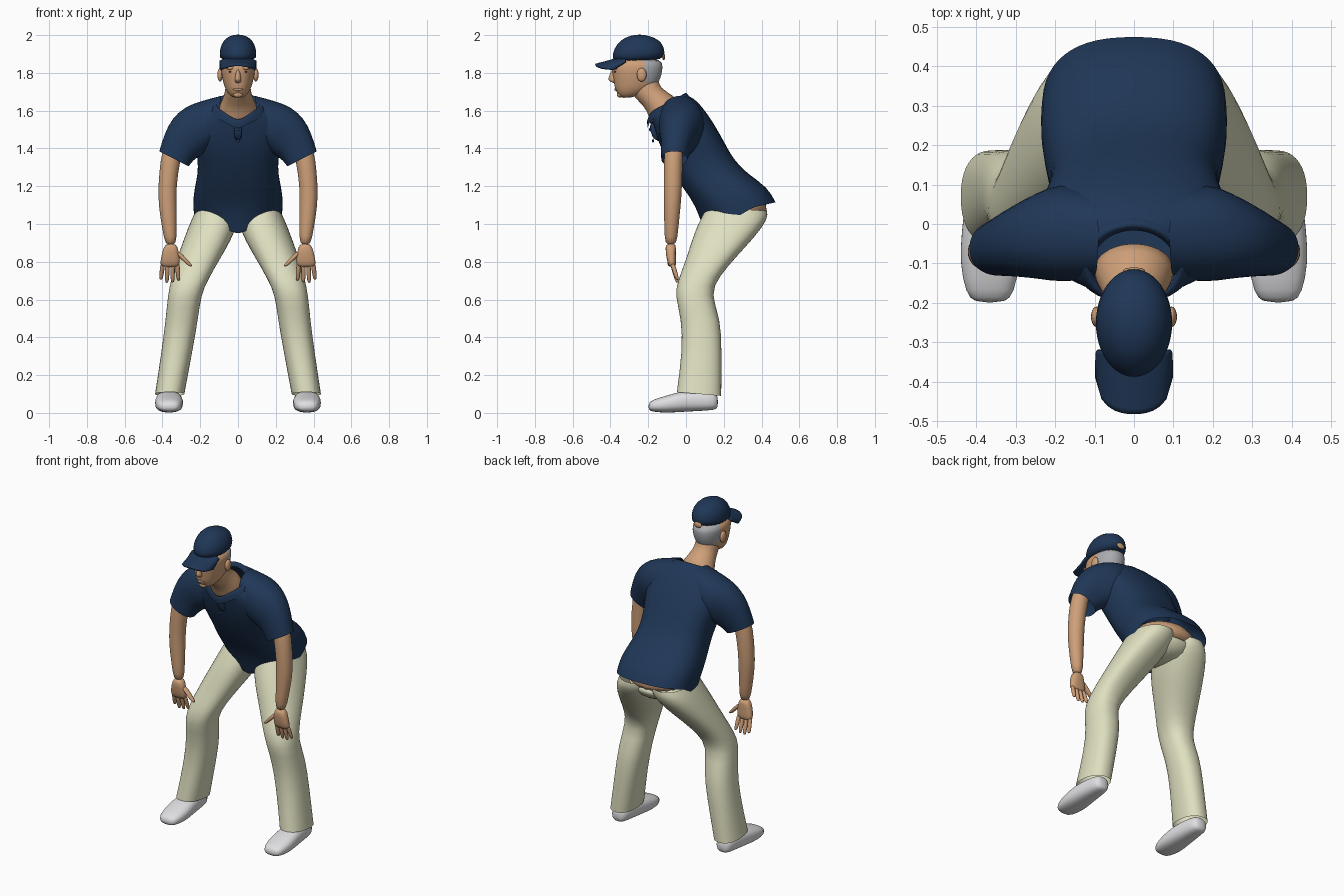
import bpy, bmesh, math
from mathutils import Vector

cube = bpy.data.objects.get("Cube")
if cube:
    bpy.data.objects.remove(cube)


def material(name, rgb):
    m = bpy.data.materials.new(name)
    m.use_nodes = True
    col = (*rgb, 1)
    m.diffuse_color = col
    node = m.node_tree.nodes["Principled BSDF"]
    node.inputs["Base Color"].default_value = col
    node.inputs["Roughness"].default_value = 0.8
    return m


NAVY = material("navy_cloth", (.014, .038, .095))
CREAM = material("cream_cloth", (.74, .74, .53))
SKIN = material("skin", (.62, .35, .19))
GREY = material("grey_hair", (.40, .41, .43))
WHITE = material("white_shoe", (.74, .74, .76))
BROWN = material("brown_eye", (.09, .045, .025))


def finish(name, bm, mat, mirror=False, subdiv=1):
    bmesh.ops.recalc_face_normals(bm, faces=bm.faces)
    me = bpy.data.meshes.new(name)
    bm.to_mesh(me)
    bm.free()
    me.materials.append(mat)
    for p in me.polygons:
        p.use_smooth = True
    ob = bpy.data.objects.new(name, me)
    bpy.context.scene.collection.objects.link(ob)
    if mirror:
        ob.modifiers.new("mirror", "MIRROR").use_mirror_merge = False
    if subdiv:
        ob.modifiers.new("subdivide", "SUBSURF").levels = subdiv
        ob.modifiers["subdivide"].render_levels = subdiv
    return ob


def loft(name, rings, mat, mirror=False, caps=True, power=2.0, seg=20, tweak=None):
    """Skin a tube over rings, each a centre and two half axes."""
    bm = bmesh.new()
    loops = []
    for c, u, v in rings:
        loop = []
        for i in range(seg):
            t = math.tau * i / seg
            a, b = math.cos(t), math.sin(t)
            a = math.copysign(abs(a) ** (2 / power), a)
            b = math.copysign(abs(b) ** (2 / power), b)
            loop.append(bm.verts.new(Vector(c) + Vector(u) * a + Vector(v) * b))
        loops.append(loop)
    for p, q in zip(loops, loops[1:]):
        for i in range(seg):
            j = (i + 1) % seg
            bm.faces.new((p[i], p[j], q[j], q[i]))
    if caps:
        bm.faces.new(loops[0])
        bm.faces.new(loops[-1])
    if tweak:
        tweak(loops)
    return finish(name, bm, mat, mirror)


def limb(xi, xo, yf, zf, yb, zb):
    """Ring from inner and outer x, and front and back points."""
    return (((xi + xo) / 2, (yf + yb) / 2, (zf + zb) / 2),
            ((xo - xi) / 2, 0, 0), (0, (yb - yf) / 2, (zb - zf) / 2))


def body(yf, zf, yb, zb, w):
    return limb(-w, w, yf, zf, yb, zb)


def ball(name, centre, size, mat, mirror=False):
    bm = bmesh.new()
    bmesh.ops.create_uvsphere(bm, u_segments=16, v_segments=10, radius=1)
    for v in bm.verts:
        v.co = Vector(centre) + Vector(a * b for a, b in zip(v.co, size))
    return finish(name, bm, mat, mirror, 0)


# Shirt body, with a pointed front tail and side vents
def shape_hem(loops):
    for v in loops[0]:
        if v.co.y < .2:
            v.co.z -= .09 * max(0, 1 - abs(v.co.x) / .17)
        elif abs(v.co.x) > .2 and v.co.y < .33:
            v.co.z -= .03


loft("shirt_body", [body(*r) for r in (
    (.10, 1.03, .475, 1.115, .235), (.05, 1.10, .435, 1.195, .24),
    (-.01, 1.18, .32, 1.27, .222), (-.06, 1.26, .25, 1.345, .21),
    (-.11, 1.35, .205, 1.43, .222), (-.145, 1.43, .15, 1.53, .245),
    (-.165, 1.50, .095, 1.61, .24), (-.178, 1.55, .045, 1.665, .19),
    (-.192, 1.575, 0, 1.685, .12))],
    NAVY, caps=False, power=2.5, seg=28, tweak=shape_hem)

# Sleeves: top x z, underside x z, centre y, half depth
loft("sleeves", [(((a + c) / 2, y, (b + d) / 2), ((a - c) / 2, 0, (b - d) / 2), (0, h, 0))
     for a, b, c, d, y, h in (
         (.09, 1.68, .12, 1.42, -.03, .11), (.20, 1.652, .16, 1.38, -.02, .13),
         (.285, 1.62, .20, 1.36, -.03, .11), (.35, 1.56, .225, 1.345, -.042, .093),
         (.39, 1.48, .245, 1.325, -.053, .08), (.418, 1.385, .26, 1.305, -.062, .07))],
     NAVY, True, caps=False, power=2.2)

# Folded collar, placket and buttons
def open_collar(loops):
    for loop in loops:
        for v in loop:
            if v.co.y < -.15:
                v.co.z -= .04 * max(0, 1 - abs(v.co.x) / .08)


loft("collar", [body(*r) for r in (
    (-.185, 1.555, -.015, 1.67, .105), (-.20, 1.59, -.005, 1.70, .115),
    (-.21, 1.585, .01, 1.69, .135), (-.205, 1.54, .03, 1.66, .16))],
    NAVY, caps=False, tweak=open_collar)
loft("placket", [body(*r) for r in (
    (-.175, 1.43, -.10, 1.43, .022), (-.205, 1.55, -.12, 1.55, .022))], NAVY, power=5)
for z in (1.44, 1.50):
    ball("shirt_button", (0, -.172 - (z - 1.43) * .25, z), (.009, .006, .009), NAVY)

# Trousers
loft("trouser_legs", [limb(*r) for r in (
    (0, .22, .11, 1.09, .43, 1.07), (-.005, .252, .06, 1.0, .44, 1.03),
    (.035, .29, .025, .9, .365, .93), (.095, .325, -.005, .8, .27, .83),
    (.155, .355, -.045, .7, .175, .72), (.195, .372, -.06, .62, .13, .63),
    (.21, .383, -.025, .5, .185, .5), (.24, .405, -.02, .33, .19, .33),
    (.283, .44, -.05, .11, .188, .09))], CREAM, True, caps=False, power=2.3)
loft("trouser_seat", [body(*r) for r in (
    (.13, 1.06, .42, 1.06, .20), (.12, 1.01, .41, 1.02, .19),
    (.13, .95, .36, .95, .07))], CREAM)
loft("lower_back", [body(*r) for r in (
    (.15, 1.02, .43, 1.03, .17), (.14, 1.08, .44, 1.10, .18),
    (.12, 1.16, .36, 1.18, .17))], SKIN)

# Shoes: y, half width, bottom and top
loft("shoes", [((.365, y, (a + b) / 2), (w, 0, 0), (0, 0, (b - a) / 2)) for y, w, a, b in (
    (-.2, .04, .015, .05), (-.175, .062, .005, .072), (-.10, .077, 0, .092),
    (-.02, .073, .005, .118), (.08, .06, .01, .12), (.15, .052, .015, .11),
    (.17, .03, .025, .09))], WHITE, True, power=2.5)

# Arms, palms and fingers
loft("arms", [limb(*r) for r in (
    (.28, .385, -.11, 1.46, -.01, 1.46), (.305, .412, -.118, 1.34, -.018, 1.34),
    (.327, .423, -.118, 1.2, -.02, 1.2), (.325, .422, -.118, 1.1, -.027, 1.1),
    (.325, .402, -.115, .98, -.04, .98), (.325, .385, -.112, .88, -.05, .88))],
    SKIN, True)
loft("palms", [limb(*r) for r in (
    (.325, .386, -.11, .90, -.05, .90), (.312, .402, -.108, .85, -.055, .85),
    (.307, .412, -.10, .80, -.052, .80), (.312, .41, -.09, .77, -.055, .77))],
    SKIN, True, power=2.6)


def finger(name, start, end, r):
    rings = []
    for t, k in ((0, 1), (.5, 1), (.9, .85), (1, .4)):
        rings.append((Vector(start).lerp(Vector(end), t), (r * k, 0, 0), (0, r * k, 0)))
    loft(name, rings, SKIN, True, seg=8)


for i, tip in enumerate((.70, .69, .688, .705)):
    finger("fingers", (.322 + .025 * i, -.075, .80), (.315 + .031 * i, -.045, tip), .0135)
finger("thumbs", (.33, -.08, .86), (.248, -.085, .775), .018)

# Neck and head, with hair on the back of the head
loft("neck", [body(*r) for r in (
    (-.18, 1.50, -.03, 1.63, .115), (-.195, 1.57, -.06, 1.68, .10),
    (-.225, 1.63, -.14, 1.72, .072), (-.29, 1.68, -.145, 1.77, .068),
    (-.30, 1.75, -.16, 1.80, .06))], SKIN)
head = loft("head", [body(*r) for r in (
    (-.335, 1.662, -.26, 1.675, .03), (-.363, 1.685, -.20, 1.70, .056),
    (-.378, 1.72, -.155, 1.73, .072), (-.382, 1.75, -.14, 1.76, .08),
    (-.39, 1.79, -.128, 1.79, .088), (-.393, 1.83, -.122, 1.83, .092),
    (-.385, 1.88, -.125, 1.88, .088))], SKIN, power=2.2, seg=24)
head.data.materials.append(GREY)
for p in head.data.polygons:
    if p.center.y > -.215 and 1.73 < p.center.z < 1.87:
        p.material_index = 1

# Face
loft("nose", [body(*r) for r in (
    (-.392, 1.825, -.36, 1.825, .01), (-.412, 1.775, -.36, 1.775, .016),
    (-.415, 1.76, -.36, 1.76, .02), (-.385, 1.745, -.36, 1.745, .013))], SKIN, seg=10)
ball("lips", (0, -.367, 1.712), (.026, .012, .008), SKIN)
ball("chin", (0, -.35, 1.685), (.025, .016, .016), SKIN)
ball("brows", (.038, -.374, 1.825), (.026, .014, .008), SKIN, True)
ball("eyes", (.037, -.375, 1.806), (.014, .006, .005), BROWN, True)
ball("ears", (.095, -.235, 1.79), (.014, .026, .036), SKIN, True)

# Cap: crown, rear opening, button and arched brim
loft("cap_crown", [body(*r) for r in (
    (-.39, 1.85, -.115, 1.865, .096), (-.393, 1.90, -.11, 1.91, .10),
    (-.37, 1.95, -.122, 1.957, .09), (-.325, 1.99, -.165, 1.988, .06),
    (-.265, 2.003, -.225, 2.003, .02))], NAVY, seg=24)
ball("cap_opening", (0, -.118, 1.885), (.028, .008, .018), SKIN)

bm = bmesh.new()
n = 12
bmesh.ops.create_grid(bm, x_segments=n, y_segments=n, size=1)
for v in bm.verts:
    u, t = v.co.x, (v.co.y + 1) / 2
    front = -.385 - .095 * math.sqrt(max(0, 1 - abs(u) ** 2.5))
    v.co = (.094 * u, -.32 + t * (front + .32), 1.885 - .043 * t - .025 * u * u)
brim = finish("cap_brim", bm, NAVY, subdiv=0)
solid = brim.modifiers.new("thickness", "SOLIDIFY")
solid.thickness = .012
solid.offset = 0
